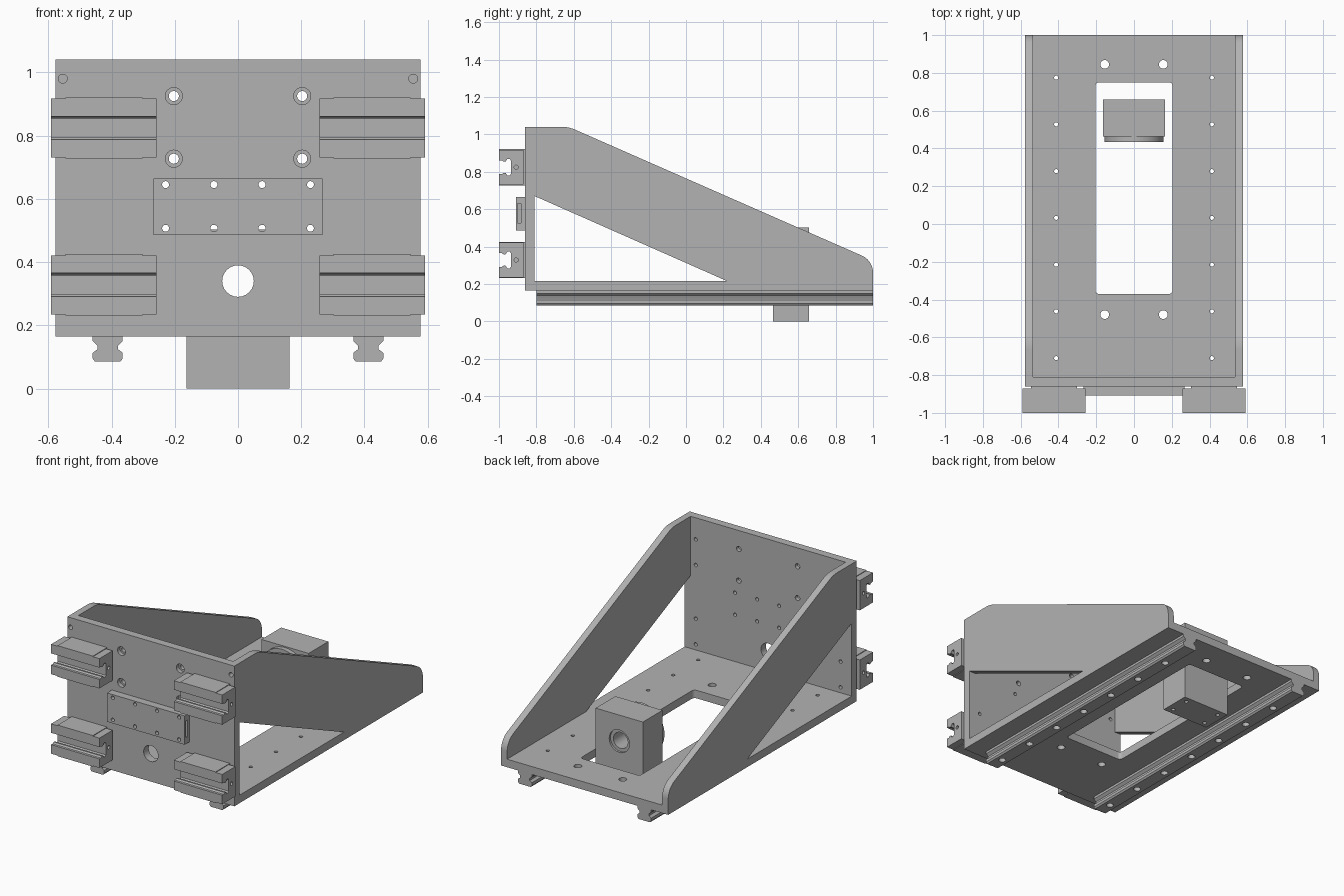
import bpy, bmesh, math
from mathutils import Vector

cube = bpy.data.objects.get("Cube")
if cube:
    bpy.data.objects.remove(cube, do_unlink=True)

steel = bpy.data.materials.new("machined_grey")
steel.use_nodes = True
GREY = (0.45, 0.45, 0.45, 1.0)
steel.diffuse_color = GREY
steel.node_tree.nodes["Principled BSDF"].inputs["Base Color"].default_value = GREY


def prism(name, pts, axis, a, b):
    """Extrude a 2D outline along an axis from a to b."""
    place = {"x": lambda u, v, w: (w, u, v),
             "y": lambda u, v, w: (u, w, v),
             "z": lambda u, v, w: (u, v, w)}[axis]
    bm = bmesh.new()
    face = bm.faces.new([bm.verts.new(place(u, v, a)) for u, v in pts])
    step = Vector(place(0, 0, b)) - Vector(place(0, 0, a))
    new = bmesh.ops.extrude_face_region(bm, geom=[face])["geom"]
    bmesh.ops.translate(bm, vec=step, verts=[g for g in new if isinstance(g, bmesh.types.BMVert)])
    bmesh.ops.recalc_face_normals(bm, faces=bm.faces)
    mesh = bpy.data.meshes.new(name)
    bm.to_mesh(mesh)
    bm.free()
    mesh.materials.append(steel)
    ob = bpy.data.objects.new(name, mesh)
    bpy.context.collection.objects.link(ob)
    return ob


def rect(u0, u1, v0, v1):
    return [(u0, v0), (u1, v0), (u1, v1), (u0, v1)]


def arc(u, v, r, start, end, n):
    angles = [math.radians(start + (end - start) * i / n) for i in range(n + 1)]
    return [(u + r * math.cos(t), v + r * math.sin(t)) for t in angles]


def rod(name, u, v, r, axis, a, b, n=32):
    return prism(name, arc(u, v, r, 0, 360, n)[:-1], axis, a, b)


def hole(u, v, r, axis, a, b):
    return rod("hole_cutter", u, v, r, axis, a, b, 24)


def cut(ob, cutters):
    """Subtract the cutters, bake the result and remove them."""
    for c in cutters:
        m = ob.modifiers.new("cut", "BOOLEAN")
        m.operation, m.solver, m.object = "DIFFERENCE", "EXACT", c
        c.hide_render = True
    deps = bpy.context.evaluated_depsgraph_get()
    mesh = bpy.data.meshes.new_from_object(ob.evaluated_get(deps))
    ob.modifiers.clear()
    ob.data = mesh
    for c in cutters:
        bpy.data.objects.remove(c, do_unlink=True)
    return ob


W, T = 0.577, 0.535            # outer and inner half width
FRONT, INNER, BACK = -0.86, -0.81, 1.0
LOW, FLOOR, TOP = 0.165, 0.215, 1.04
SCREW_Y = [-0.71 + 0.2475 * i for i in range(7)]
NUT_HOLES = [(x, z) for x in (-0.229, -0.076, 0.076, 0.229) for z in (0.507, 0.645)]
RAIL_X, SHAFT_Z = 0.412, 0.34

# front plate with counterbored, mounting and shaft holes
cutters = [hole(0, SHAFT_Z, 0.05, "y", -0.9, -0.7)]
for x in (-0.203, 0.203):
    for z in (0.727, 0.925):
        cutters += [hole(x, z, 0.016, "y", -0.9, -0.7), hole(x, z, 0.027, "y", -0.9, -0.835)]
for x, z in NUT_HOLES:
    cutters.append(hole(x, z, 0.011, "y", -0.9, -0.7))
for side in (-1, 1):
    cutters.append(hole(side * 0.554, 0.98, 0.014, "y", -0.9, -0.825))
    for z in (0.25, 0.41, 0.745, 0.905):
        cutters.append(hole(side * 0.5, z, 0.011, "y", -0.9, -0.7))
cut(prism("front_plate", rect(-W, W, LOW, TOP), "y", FRONT, INNER), cutters)

# base plate with rounded window
r = 0.02
window = (arc(0.205 - r, 0.75 - r, r, 0, 90, 5) + arc(-0.205 + r, 0.75 - r, r, 90, 180, 5)
          + arc(-0.205 + r, -0.37 + r, r, 180, 270, 5) + arc(0.205 - r, -0.37 + r, r, 270, 360, 5))
cutters = [prism("window_cutter", window, "z", 0.1, 0.3)]
for side in (-1, 1):
    cutters += [hole(side * 0.155, y, 0.023, "z", 0.1, 0.3) for y in (-0.48, 0.845)]
    cutters += [hole(side * RAIL_X, y, 0.011, "z", 0.1, 0.3) for y in SCREW_Y]
cut(prism("base_plate", rect(-T, T, INNER, BACK), "z", LOW, FLOOR), cutters)

# sloping side panels with triangular opening
slope = math.degrees(math.atan(0.444))
panel = ([(INNER, LOW), (BACK, LOW)]
         + arc(BACK - 0.1, 0.26, 0.1, 0, 90 - slope, 10)
         + arc(-0.665, TOP - 0.18, 0.18, 90 - slope, 90, 8)
         + [(INNER, TOP)])
triangle = [(INNER - 0.02, FLOOR), (0.22, FLOOR), (INNER, 0.67), (INNER - 0.02, 0.679)]
for side, label in ((-1, "right"), (1, "left")):
    ob = prism(label + "_side_panel", panel, "x", side * T, side * W)
    cut(ob, [prism("triangle_cutter", triangle, "x", side * 0.5, side * 0.62)])

# linear rails under the base
half = [(0.04, 0.085), (0.0475, 0.095), (0.0475, 0.113), (0.033, 0.124),
        (0.033, 0.136), (0.0475, 0.15), (0.0475, LOW)]
for side, label in ((-1, "right"), (1, "left")):
    cx = side * RAIL_X
    outline = [(cx + x, z) for x, z in half] + [(cx - x, z) for x, z in reversed(half)]
    cutters = []
    for y in SCREW_Y:
        cutters += [hole(cx, y, 0.011, "z", 0.05, 0.2), hole(cx, y, 0.021, "z", 0.05, 0.13)]
    cut(prism(label + "_rail", outline, "y", -0.8, BACK), cutters)


def carriage_outline(cz, half_height, back):
    """Block section with a rail slot open to the front."""
    upper = [(back, half_height), (-1.0, half_height), (-1.0, 0.037), (-0.985, 0.037),
             (-0.975, 0.03), (-0.965, 0.03), (-0.955, 0.045), (-0.943, 0.045), (-0.936, 0.036)]
    return [(y, cz + z) for y, z in upper] + [(y, cz - z) for y, z in reversed(upper)]


# four rail carriages, each a body and two end caps
for side, label in ((-1, "right"), (1, "left")):
    for cz, level in ((0.328, "lower"), (0.824, "upper")):
        name = label + "_" + level + "_carriage"
        prism(name + "_body", carriage_outline(cz, 0.097, FRONT), "x", side * 0.302, side * 0.546)
        for a, b, end in ((0.257, 0.302, "inner"), (0.546, 0.591, "outer")):
            cap = prism(name + "_" + end + "_cap", carriage_outline(cz, 0.093, -0.87),
                        "x", side * a, side * b)
            tip = a if end == "inner" else b
            cut(cap, [hole(-0.908, cz, 0.011, "x", side * (tip - 0.02), side * (tip + 0.02))])

# drilled mounting block with slotted ends
cutters = [hole(x, z, 0.011, "y", -0.95, -0.8) for x, z in NUT_HOLES]
for side in (-1, 1):
    cutters.append(prism("slot_cutter", rect(-0.9, -0.882, 0.525, 0.63), "x",
                         side * 0.25, side * 0.3))
cut(prism("mounting_block", rect(-0.268, 0.268, 0.485, 0.665), "y", -0.908, FRONT), cutters)

# nut housing with through bore and front flange
cutters = [hole(0, SHAFT_Z, 0.05, "y", 0.4, 0.7), hole(0, SHAFT_Z, 0.07, "y", 0.645, 0.7)]
cutters += [hole(x, y, 0.012, "z", -0.05, 0.04) for x in (-0.12, 0.12) for y in (0.5, 0.62)]
cut(prism("nut_housing", rect(-0.163, 0.163, 0.0, 0.503), "y", 0.464, 0.658), cutters)
cut(rod("nut_flange", 0, SHAFT_Z, 0.156, "y", 0.435, 0.464, 48),
    [hole(0, SHAFT_Z, 0.05, "y", 0.4, 0.5)])

# smooth the bores and rounded corners, keep edges crisp
bpy.ops.object.select_all(action="DESELECT")
for ob in bpy.context.collection.objects:
    if ob.type == "MESH" and steel.name in ob.data.materials:
        ob.select_set(True)
        bpy.context.view_layer.objects.active = ob
bpy.ops.object.shade_smooth_by_angle(angle=math.radians(25))
